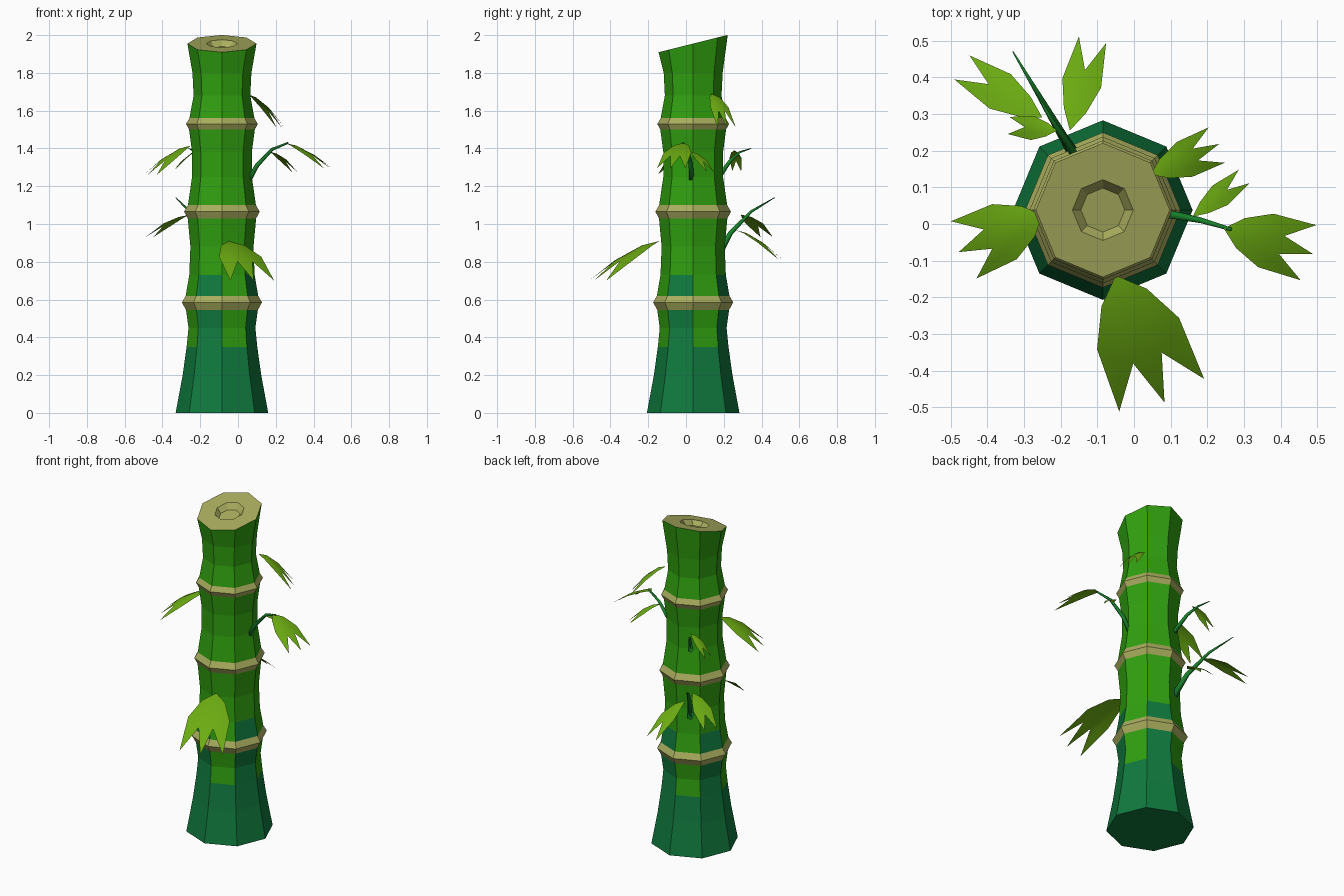
import bpy, bmesh, math
from mathutils import Vector

if "Cube" in bpy.data.objects:
    bpy.data.objects.remove(bpy.data.objects["Cube"])

def material(name, rgb):
    lin = [((c / 255 + 0.055) / 1.055) ** 2.4 if c > 10 else c / 255 / 12.92 for c in rgb]
    m = bpy.data.materials.new(name)
    m.diffuse_color = (*lin, 1)
    m.use_nodes = True
    m.node_tree.nodes["Principled BSDF"].inputs["Base Color"].default_value = m.diffuse_color
    return m

GREEN = material("stalk green", (48, 160, 15))
DARK = material("deep base green", (16, 122, 62))
TAN = material("dry tan", (170, 174, 94))
LEAF = material("leaf green", (108, 172, 18))
STEM = material("stem green", (24, 130, 42))

def finish(name, bm, mats, smooth=False):
    me = bpy.data.meshes.new(name)
    for f in bm.faces:
        f.smooth = smooth
    bm.to_mesh(me)
    bm.free()
    for m in mats:
        me.materials.append(m)
    ob = bpy.data.objects.new(name, me)
    bpy.context.collection.objects.link(ob)
    return ob

# Octagonal stalk with three node rings, slanted cut top and hollow
CX, CY, N = -0.085, 0.038, 8
RINGS = [(0.545, 0.62), (1.03, 1.10), (1.50, 1.56)]
PROFILE = [(0, .245), (.2, .208), (.35, .187), (.45, .177), (.545, .19), (.585, .212),
           (.62, .192), (.73, .173), (.88, .167), (1.03, .181), (1.065, .2), (1.10, .18),
           (1.25, .158), (1.38, .158), (1.5, .174), (1.53, .19), (1.56, .172),
           (1.68, .15), (1.8, .156)]

def build_stalk():
    bm = bmesh.new()
    def ring(r, z, slope=0.0):
        out = []
        for i in range(N):
            a = 2 * math.pi * i / N
            dy = r * math.sin(a)
            out.append(bm.verts.new((CX + r * math.cos(a), CY + dy, z + slope * dy)))
        return out
    rows = [ring(r, z) for z, r in PROFILE]
    rows += [ring(.183, 1.955, .25), ring(.083, 1.955, .25), ring(.06, 1.925, .25)]
    last_wall = len(PROFILE)
    for j in range(len(rows) - 1):
        for i in range(N):
            k = (i + 1) % N
            f = bm.faces.new((rows[j][i], rows[j][k], rows[j + 1][k], rows[j + 1][i]))
            z = f.calc_center_median().z
            limit = 0.73 if i % 2 else 0.35   # every other side stays dark higher up
            if j >= last_wall or any(a < z < b for a, b in RINGS):
                f.material_index = 2
            elif z < limit:
                f.material_index = 1
    bm.faces.new(rows[-1]).material_index = 2
    bm.faces.new(rows[0][::-1]).material_index = 1
    bmesh.ops.recalc_face_normals(bm, faces=bm.faces)
    finish("stalk", bm, [GREEN, DARK, TAN])

build_stalk()

# Drooping leaf: a fan of pointed lobes joined near the base
def leaf(name, base, angle, length, gap, drop, lobes=3):
    bm = bmesh.new()
    def pt(deg, t):
        a = math.radians(angle + deg)
        d = length * t
        return bm.verts.new((base[0] + d * math.cos(a), base[1] + d * math.sin(a),
                             base[2] - drop * t ** 1.6))
    root = pt(0, 0)
    def boundary(k):
        o = k - lobes / 2
        if k in (0, lobes):
            o += math.copysign(0.3, o)
            return [pt(o * gap * 1.3, .25), pt(o * gap, .56)]
        return [pt(o * gap * 1.2, .25), pt(o * gap, .66)]
    edges = [boundary(k) for k in range(lobes + 1)]
    for k in range(lobes):
        o = (k - (lobes - 1) / 2) * gap
        mid = [pt(o * 1.15, .25), pt(o, .64), pt(o, 1)]
        l, r = edges[k], edges[k + 1]
        bm.faces.new((root, l[0], mid[0]))
        bm.faces.new((root, mid[0], r[0]))
        bm.faces.new((l[0], l[1], mid[1], mid[0]))
        bm.faces.new((mid[0], mid[1], r[1], r[0]))
        bm.faces.new((l[1], mid[2], mid[1]))
        bm.faces.new((mid[1], mid[2], r[1]))
    bmesh.ops.recalc_face_normals(bm, faces=bm.faces)
    if sum(f.normal.z for f in bm.faces) < 0:
        bmesh.ops.reverse_faces(bm, faces=bm.faces)
    finish(name, bm, [LEAF], True)

leaf("front_leaf", (-.05, -.14, .91), -69, .372, 19.5, .21)
leaf("left_leaf", (-.25, .025, 1.415), 204, .25, 20, .155)
leaf("upper_right_leaf", (.045, .135, 1.69), 24, .205, 15, .18)
leaf("right_branch_leaf", (.245, -.012, 1.43), -16, .253, 18, .135)
leaf("right_branch_small_leaf", (.16, .02, 1.385), 38, .18, 15, .11, 2)
leaf("back_branch_left_leaf", (-.25, .29, 1.05), 148, .262, 17, .12, 2)
leaf("back_branch_right_leaf", (-.175, .255, .97), 76, .258, 17, .16, 2)
leaf("back_twig_leaf", (-.21, .255, 1.39), 174, .135, 20, .11, 2)

# Tapered branch stems
def stem(name, path, r0, r1, sides=5):
    bm = bmesh.new()
    pts = [Vector(p) for p in path]
    rows = []
    for i, p in enumerate(pts):
        d = pts[min(i + 1, len(pts) - 1)] - pts[max(i - 1, 0)]
        q = d.to_track_quat('Z', 'Y')
        r = r0 + (r1 - r0) * i / (len(pts) - 1)
        rows.append([bm.verts.new(p + q @ Vector((r * math.cos(2 * math.pi * s / sides),
                                                  r * math.sin(2 * math.pi * s / sides), 0)))
                     for s in range(sides)])
    for a, b in zip(rows, rows[1:]):
        for s in range(sides):
            t = (s + 1) % sides
            bm.faces.new((a[s], a[t], b[t], b[s]))
    bm.faces.new(rows[0][::-1])
    bm.faces.new(rows[-1])
    bmesh.ops.recalc_face_normals(bm, faces=bm.faces)
    finish(name, bm, [STEM], True)

stem("back_branch", [(-.15, .17, .83), (-.19, .235, .95), (-.255, .345, 1.065), (-.33, .47, 1.14)], .02, .002)
stem("right_branch", [(.05, .03, 1.22), (.1, .025, 1.31), (.18, .01, 1.395), (.265, -.015, 1.43)], .016, .005)
stem("back_twig", [(-.15, .17, 1.24), (-.19, .235, 1.335), (-.225, .285, 1.38), (-.26, .345, 1.4)], .014, .002)
